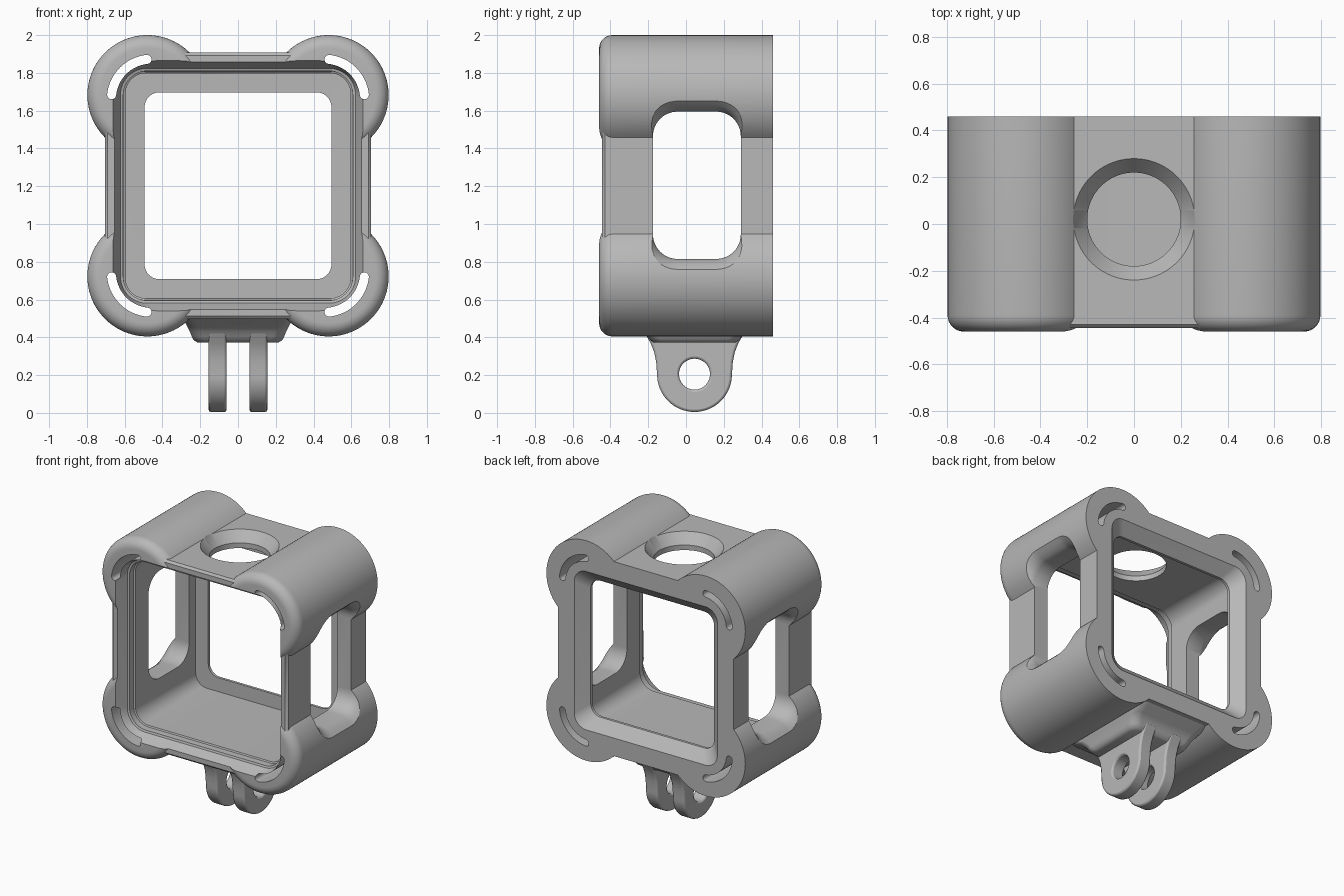
import bpy, bmesh
from math import sin, cos, pi, radians
from mathutils import Vector

if "Cube" in bpy.data.objects:
    bpy.data.objects.remove(bpy.data.objects["Cube"])

CZ = 1.2025            # height of the frame centre
FRONT, BACK = -0.46, 0.46
CORNER, RADIUS = 0.48, 0.3175

grey = bpy.data.materials.new("matte grey")
grey.use_nodes = True
grey.diffuse_color = (0.48, 0.48, 0.48, 1)
grey.node_tree.nodes["Principled BSDF"].inputs["Base Color"].default_value = grey.diffuse_color


def rounded_rect(w, h, r, n=12):
    """Half sizes w, h with corner radius r."""
    pts = []
    for k, (sx, sy) in enumerate([(1, 1), (-1, 1), (-1, -1), (1, -1)]):
        for i in range(n + 1):
            a = pi / 2 * (k + i / n)
            pts.append((sx * (w - r) + r * cos(a), sy * (h - r) + r * sin(a)))
    return pts


def circle(r, n=96):
    return [(r * cos(2 * pi * i / n), r * sin(2 * pi * i / n)) for i in range(n)]


def loft(name, axis, sections, centre=(0, 0)):
    """Bridge (position, outline) sections along an axis and cap both ends."""
    place = {"x": lambda t, u, v: (t, u, v),
             "y": lambda t, u, v: (u, t, v),
             "z": lambda t, u, v: (u, v, t)}[axis]
    bm = bmesh.new()
    rings = [[bm.verts.new(place(t, u + centre[0], v + centre[1])) for u, v in pts]
             for t, pts in sections]
    n = len(rings[0])
    for a, b in zip(rings, rings[1:]):
        for i in range(n):
            j = (i + 1) % n
            bm.faces.new((a[i], a[j], b[j], b[i]))
    bm.faces.new(rings[0])
    bm.faces.new(rings[-1])
    bmesh.ops.recalc_face_normals(bm, faces=bm.faces)
    mesh = bpy.data.meshes.new(name)
    bm.to_mesh(mesh)
    bm.free()
    mesh.materials.append(grey)
    obj = bpy.data.objects.new(name, mesh)
    bpy.context.collection.objects.link(obj)
    return obj


def select(obj):
    bpy.ops.object.select_all(action="DESELECT")
    obj.select_set(True)
    bpy.context.view_layer.objects.active = obj


def combine(target, tool, operation):
    select(target)
    mod = target.modifiers.new("combine", "BOOLEAN")
    mod.operation, mod.solver, mod.object = operation, "EXACT", tool
    bpy.ops.object.modifier_apply(modifier=mod.name)
    bpy.data.objects.remove(tool)


def smooth(obj, angle=32):
    select(obj)
    bpy.ops.object.shade_smooth_by_angle(angle=radians(angle))


QUADRANTS = [(sx, sz) for sx in (-1, 1) for sz in (-1, 1)]

# Frame: flat-sided box joined to four corner tubes with rounded front rims
frame = loft("frame", "y", [(-0.445, rounded_rect(0.69, 0.69, 0.19)),
                            (-0.43, rounded_rect(0.705, 0.705, 0.2)),
                            (BACK, rounded_rect(0.705, 0.705, 0.2))], (0, CZ))
FILLET = 0.07
rim = []
for i in range(9):
    a = pi / 2 * i / 8
    rim.append((FRONT + FILLET * (1 - sin(a)), circle(RADIUS - FILLET * (1 - cos(a)))))
rim.reverse()
rim.append((BACK, circle(RADIUS)))
for sx, sz in QUADRANTS:
    tube = loft("corner_tube", "y", rim, (sx * CORNER, CZ + sz * CORNER))
    combine(frame, tube, "UNION")

# Cavity: bevelled mouth, small step, back lip and flared rear opening
cavity = [(-0.48, 0.672, 0.25), (-0.38, 0.622, 0.14), (-0.375, 0.608, 0.13),
          (-0.33, 0.606, 0.12), (-0.325, 0.596, 0.11), (0.365, 0.595, 0.09),
          (0.366, 0.495, 0.08), (0.385, 0.495, 0.08), (0.475, 0.59, 0.1)]
combine(frame, loft("cavity_cutter", "y",
                    [(y, rounded_rect(s, s, r)) for y, s, r in cavity], (0, CZ)), "DIFFERENCE")

# Side windows, flaring where they run into the corner tubes
for sx in (-1, 1):
    sections = []
    for x, grow in [(0.5, 0), (0.712, 0), (0.74, 0.01), (0.77, 0.03), (0.82, 0.08)]:
        sections.append((sx * x, rounded_rect(0.2325 + grow, 0.39 + grow, 0.13 + grow)))
    combine(frame, loft("window_cutter", "x", sections, (0.0575, CZ + 0.0025)), "DIFFERENCE")

# Round button hole in the top with a wide countersink
combine(frame, loft("top_hole_cutter", "z", [(1.7, circle(0.2)), (1.835, circle(0.2)),
                                             (1.908, circle(0.26)), (1.98, circle(0.275))],
                    (0, 0.02)), "DIFFERENCE")

# Curved slots running right through each corner
def slot_outline(sx, sz, mid=0.21, half=0.024, n=16):
    start, end = radians(6), radians(84)
    pts = []
    for i in range(n + 1):
        a = start + (end - start) * i / n
        pts.append(Vector((cos(a), sin(a))) * (mid + half))
    for i in range(1, 8):
        a = end + pi * i / 8
        pts.append(Vector((cos(end), sin(end))) * mid + Vector((cos(a), sin(a))) * half)
    for i in range(n + 1):
        a = end + (start - end) * i / n
        pts.append(Vector((cos(a), sin(a))) * (mid - half))
    for i in range(1, 8):
        a = start + pi + pi * i / 8
        pts.append(Vector((cos(start), sin(start))) * mid + Vector((cos(a), sin(a))) * half)
    return [(sx * p.x, sz * p.y) for p in pts]


for sx, sz in QUADRANTS:
    pts = slot_outline(sx, sz)
    combine(frame, loft("slot_cutter", "y", [(-0.6, pts), (0.6, pts)],
                        (sx * 0.46, CZ + sz * 0.46)), "DIFFERENCE")
smooth(frame)

# Mount base: block blended into the underside
MOUNT_Y = 0.045
base = loft("mount_base", "z", [(z, rounded_rect(w, d, 0.06)) for z, w, d in
                                [(0.515, 0.29, 0.4), (0.49, 0.285, 0.37), (0.46, 0.27, 0.3),
                                 (0.43, 0.255, 0.265), (0.405, 0.245, 0.25),
                                 (0.385, 0.235, 0.235), (0.373, 0.215, 0.215)]], (0, MOUNT_Y))
smooth(base, 40)

# Two mounting prongs with a bolt hole
half = [(0.265, 0.43), (0.25, 0.4), (0.23, 0.365), (0.213, 0.32), (0.203, 0.27)]
prong_outline = [(-y, z) for y, z in half]
for i in range(33):
    a = pi + pi * i / 32
    prong_outline.append((0.198 * cos(a), 0.203 + 0.198 * sin(a)))
prong_outline += reversed(half)
for side, sx in (("left", 1), ("right", -1)):
    prong = loft(side + "_prong", "x",
                 [(sx * x, prong_outline) for x in (0.06, 0.156)], (MOUNT_Y, 0))
    combine(prong, loft("bolt_cutter", "x", [(-0.3, circle(0.082, 48)), (0.3, circle(0.082, 48))],
                        (MOUNT_Y, 0.205)), "DIFFERENCE")
    bevel = prong.modifiers.new("soft edges", "BEVEL")
    bevel.width, bevel.segments = 0.012, 2
    bevel.limit_method, bevel.angle_limit = "ANGLE", radians(40)
    smooth(prong)
